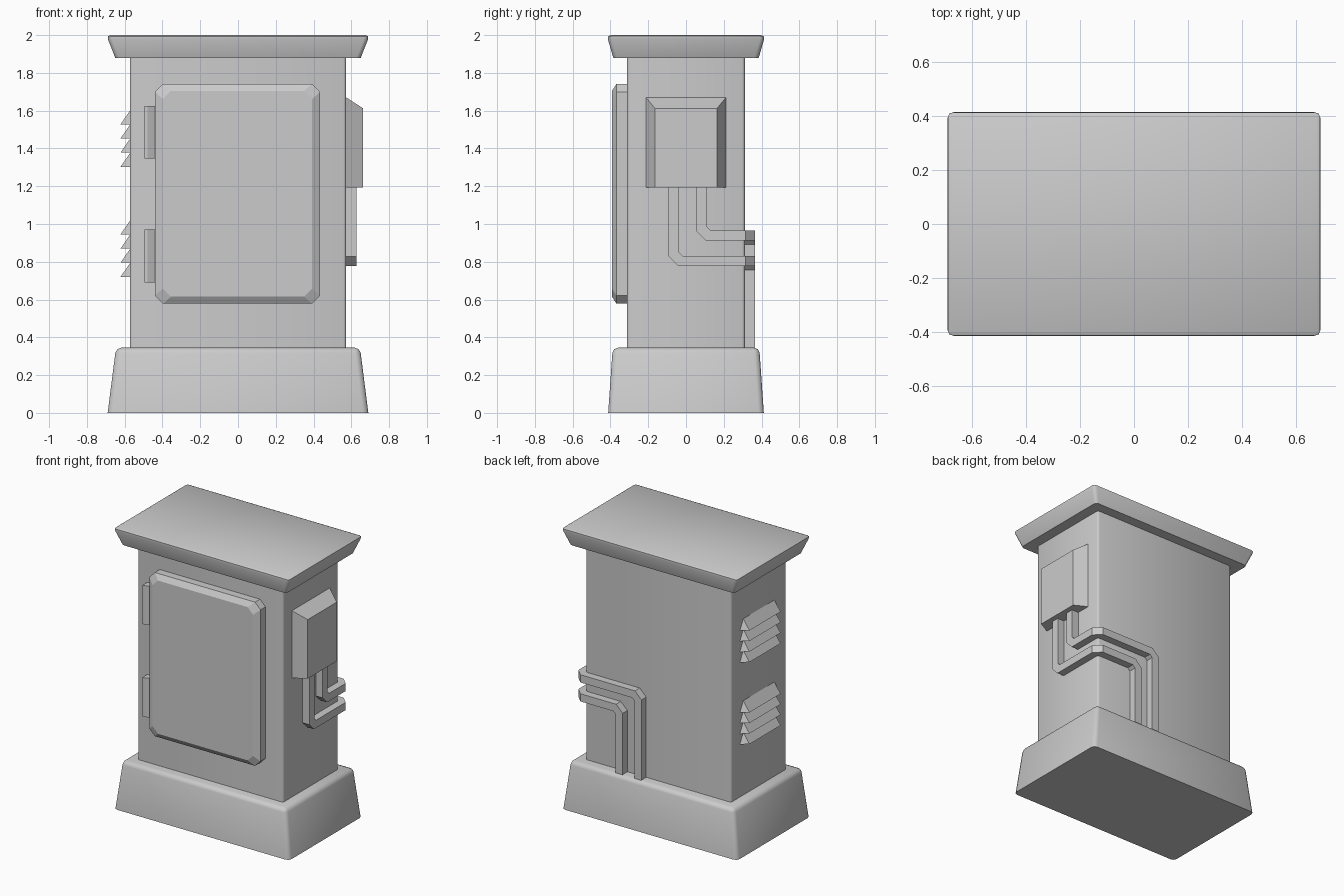
import bpy, bmesh
from mathutils import Vector

if "Cube" in bpy.data.objects:
    bpy.data.objects.remove(bpy.data.objects["Cube"])


def finish(name, bm, smooth=False):
    bmesh.ops.recalc_face_normals(bm, faces=bm.faces[:])
    me = bpy.data.meshes.new(name)
    bm.to_mesh(me)
    bm.free()
    ob = bpy.data.objects.new(name, me)
    bpy.context.collection.objects.link(ob)
    if smooth:
        bpy.ops.object.select_all(action='DESELECT')
        ob.select_set(True)
        bpy.context.view_layer.objects.active = ob
        bpy.ops.object.shade_smooth_by_angle(angle=0.87)
    return ob


def loft(name, rings, bm=None):
    """Join equal-length point rings and cap both ends."""
    own = bm is None
    bm = bm or bmesh.new()
    rows = [[bm.verts.new(p) for p in r] for r in rings]
    n = len(rows[0])
    for a, b in zip(rows, rows[1:]):
        for i in range(n):
            j = (i + 1) % n
            bm.faces.new((a[i], a[j], b[j], b[i]))
    bm.faces.new(rows[0])
    bm.faces.new(rows[-1])
    return finish(name, bm) if own else bm


def tapered_block(name, lo, hi, z0, z1, width, bevel_top=True, seg=2):
    """Box with different bottom and top half sizes and rounded edges."""
    def rect(h, z):
        return [(sx * h[0], sy * h[1], z)
                for sx, sy in ((-1, -1), (1, -1), (1, 1), (-1, 1))]
    bm = loft(name, [rect(lo, z0), rect(hi, z1)], bmesh.new())
    mid = (z0 + z1) / 2
    edges = []
    for e in bm.edges:
        za, zb = e.verts[0].co.z, e.verts[1].co.z
        if abs(za - zb) > 0.01 or (bevel_top and za > mid):
            edges.append(e)
    bmesh.ops.bevel(bm, geom=edges, offset=width, segments=seg,
                    profile=0.5, affect='EDGES')
    return finish(name, bm, True)


# Main housing
tapered_block("plinth", (0.69, 0.412), (0.646, 0.388), 0, 0.345, 0.028)
tapered_block("cabinet_body", (0.573, 0.312), (0.573, 0.312), 0.33, 1.9, 0.015, False)
tapered_block("roof_cap", (0.65, 0.385), (0.697, 0.42), 1.88, 2.0, 0.022)


# Door with clipped corners and a chamfered front
def octagon(x0, x1, z0, z1, c, y):
    return [(x, y, z) for x, z in (
        (x0 + c, z0), (x1 - c, z0), (x1, z0 + c), (x1, z1 - c),
        (x1 - c, z1), (x0 + c, z1), (x0, z1 - c), (x0, z0 + c))]


loft("door", [octagon(-0.44, 0.435, 0.578, 1.742, 0.043, -0.30),
              octagon(-0.44, 0.435, 0.578, 1.742, 0.043, -0.368),
              octagon(-0.398, 0.393, 0.615, 1.705, 0.043, -0.392)])

# Door hinges
hinge = [(-0.495, -0.30), (-0.495, -0.365), (-0.48, -0.365), (-0.43, -0.34), (-0.43, -0.30)]
for name, z0, z1 in (("lower_hinge", 0.69, 0.97), ("upper_hinge", 1.348, 1.625)):
    loft(name, [[(x, y, z) for x, y in hinge] for z in (z0, z1)])


# Side junction box with a flat bottom
def side_rect(x, h, z1):
    return [(x, -h, 1.192), (x, h, 1.192), (x, h, z1), (x, -h, z1)]


loft("junction_box", [side_rect(0.56, 0.212, 1.67), side_rect(0.573, 0.212, 1.67),
                      side_rect(0.663, 0.164, 1.612)])


# Square conduits from the box, round the rear corner, down to the plinth
def conduit(name, corners, cut=0.035, r=0.0275):
    pts = [Vector(c) for c in corners]
    path = [pts[0]]
    for a, b, c in zip(pts, pts[1:], pts[2:]):
        path += [b + (a - b).normalized() * cut, b + (c - b).normalized() * cut]
    path.append(pts[-1])
    ring = [path[0] + Vector((sx * r, sy * r, 0))
            for sx, sy in ((-1, -1), (1, -1), (1, 1), (-1, 1))]
    rings = [ring]
    for i in range(1, len(path)):
        d = (path[i] - path[i - 1]).normalized()
        n = d
        if i + 1 < len(path):
            n = d + (path[i + 1] - path[i]).normalized()
        ring = [p + d * ((path[i] - p).dot(n) / d.dot(n)) for p in ring]
        rings.append(ring)
    loft(name, rings)


sx, by = 0.599, 0.338
for name, y, z, x in (("lower_conduit", -0.064, 0.804, 0.27),
                      ("upper_conduit", 0.083, 0.939, 0.122)):
    conduit(name, [(sx, y, 1.21), (sx, y, z), (sx, by, z), (x, by, z), (x, by, 0.33)])

# Louvred vents on the left side
for name, first in (("lower_vents", 0.72), ("upper_vents", 1.303)):
    bm = bmesh.new()
    for i in range(4):
        z = first + i * 0.075
        ends = [[(-0.57, s * 0.215, z), (-0.622, s * 0.175, z), (-0.57, s * 0.175, z + 0.075)]
                for s in (-1, 1)]
        loft(name, ends, bm)
    finish(name, bm)
